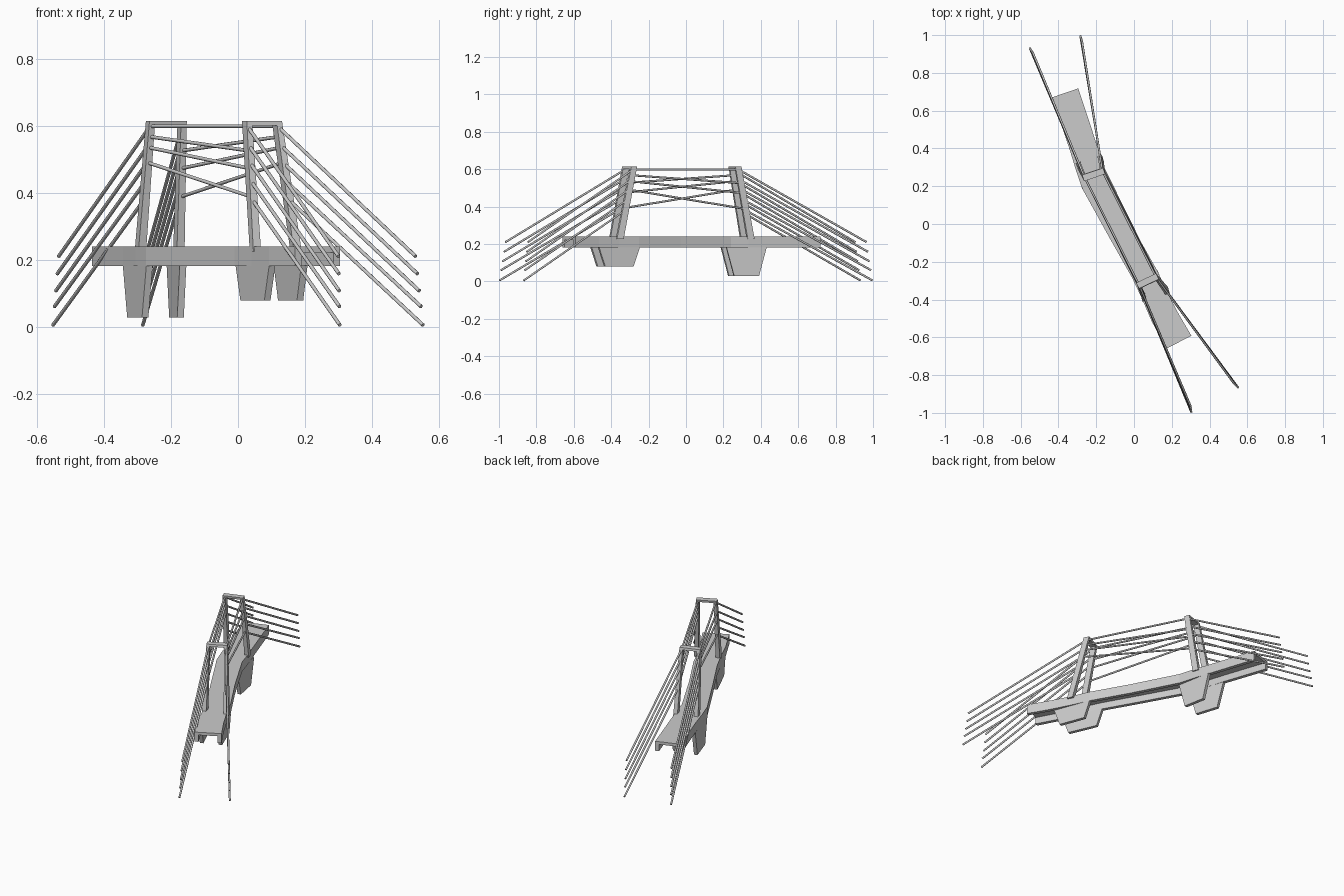
import bpy, bmesh, math
from mathutils import Vector

if "Cube" in bpy.data.objects:
    bpy.data.objects.remove(bpy.data.objects["Cube"])

def mesh_object(name, bm):
    bmesh.ops.recalc_face_normals(bm, faces=bm.faces)
    me = bpy.data.meshes.new(name)
    bm.to_mesh(me)
    bm.free()
    ob = bpy.data.objects.new(name, me)
    bpy.context.collection.objects.link(ob)
    return ob

def loft(name, rings):
    """Skin closed rings of points and cap both ends."""
    bm = bmesh.new()
    vs = [[bm.verts.new(p) for p in r] for r in rings]
    n = len(vs[0])
    for a, b in zip(vs, vs[1:]):
        for i in range(n):
            bm.faces.new((a[i], a[(i + 1) % n], b[(i + 1) % n], b[i]))
    bm.faces.new(vs[0])
    bm.faces.new(vs[-1])
    return mesh_object(name, bm)

# Towers: leg base at deck height and leg top, in plan
Z0, Z1 = 0.24, 0.60
LEGS = {
    "back_left": ((-.290, .308), (-.262, .248)),
    "back_right": ((-.176, .343), (-.167, .280)),
    "front_left": ((.051, -.388), (.028, -.325)),
    "front_right": ((.171, -.352), (.118, -.283)),
}

def leg_point(key, z):
    b, t = (Vector(p) for p in LEGS[key])
    p = b.lerp(t, (z - Z0) / (Z1 - Z0))
    return Vector((p.x, p.y, z))

# Deck: U-shaped section swept along two curving edges
left = [(-.435, .67), (-.343, .402), (-.306, .28), (-.274, .187), (-.126, -.08),
        (-.01, -.285), (.04, -.39), (.092, -.512), (.17, -.66)]
right = [(-.295, .718), (-.2, .43), (-.168, .335), (-.140, .24), (.0, -.03),
         (.125, -.25), (.173, -.355), (.23, -.465), (.304, -.592)]
rings = []
for l, r in zip(left, right):
    l, r = Vector(l), Vector(r)
    k = 0.022 / (r - l).length
    prof = [(0, .239), (1, .239), (1, .181), (1 - k, .181), (1 - k, .222),
            (k, .222), (k, .181), (0, .181)]
    rings.append([(*l.lerp(r, t), z) for t, z in prof])
loft("deck", rings)

# Tower legs: leaning rectangular columns
def leg_ring(key, z, w, d):
    side = key.split("_")[0]
    a, b = leg_point(side + "_left", z), leg_point(side + "_right", z)
    u = (b - a).normalized()
    v = Vector((-u.y, u.x, 0))
    c = leg_point(key, z)
    return [c + u * x * w / 2 + v * y * d / 2
            for x, y in ((-1, -1), (1, -1), (1, 1), (-1, 1))]

for key in LEGS:
    loft(key + "_tower_leg", [leg_ring(key, .225, .024, .038),
                              leg_ring(key, .602, .018, .034)])

# Crossbeams joining the leg tops
for side in ("back", "front"):
    beam = []
    for z in (.601, .614):
        l = leg_ring(side + "_left", z, .018, .034)
        r = leg_ring(side + "_right", z, .018, .034)
        beam.append([l[0], r[1], r[2], l[3]])
    loft(side + "_tower_crossbeam", beam)

# Piers: tapered plates under the deck edges (two top ends, bottom height)
PIERS = {
    "back_left": ((-.264, .188), (-.334, .405), .028),
    "back_right": ((-.164, .215), (-.203, .43), .028),
    "front_left": ((.002, -.275), (.102, -.508), .079),
    "front_right": ((.116, -.25), (.198, -.468), .079),
}
for key, (a, b, z) in PIERS.items():
    a, b = Vector(a), Vector(b)
    d = (b - a).normalized()
    n = Vector((-d.y, d.x)) * .01
    s = d * (.042 if z < .05 else .036)
    def plate(p, q, h):
        return [(*(p + n), h), (*(q + n), h), (*(q - n), h), (*(p - n), h)]
    loft(key + "_pier", [plate(a, b, .182), plate(a + s, b - s, z)])

# Cables
def cable(name, p, q, r=.0055, sides=8):
    d = (q - p).normalized()
    u = d.cross(Vector((0, 0, 1))).normalized()
    v = u.cross(d)
    ang = [2 * math.pi * i / sides for i in range(sides)]
    ring = lambda c: [c + (u * math.cos(t) + v * math.sin(t)) * r for t in ang]
    ob = loft(name, [ring(p), ring(q)])
    bpy.context.view_layer.objects.active = ob
    ob.select_set(True)
    bpy.ops.object.shade_smooth_by_angle(angle=math.radians(50))
    ob.select_set(False)

# Outer cables: five per leg, down to anchor points
ANCHORS = {
    "back_left": ((-.535, .905), (-.552, .932)),
    "back_right": ((-.275, .965), (-.284, .997)),
    "front_left": ((.300, -.965), (.304, -.997)),
    "front_right": ((.530, -.845), (.552, -.867)),
}
tops = (.598, .542, .49, .435, .38)
ends = (.21, .158, .107, .06, .005)
for key, (near, far) in ANCHORS.items():
    for i, (zt, ze) in enumerate(zip(tops, ends)):
        e = Vector(near).lerp(Vector(far), i / 4)
        cable(f"{key}_outer_cable_{i + 1}", leg_point(key, zt), Vector((*e, ze)))

# Inner cables: one level and three crossing per side
high = (.598, .567, .535, .49)
low = (.598, .525, .472, .387)
for side, zb, zf in (("left", high, low), ("right", low, high)):
    for i, (a, b) in enumerate(zip(zb, zf)):
        cable(f"{side}_inner_cable_{i + 1}", leg_point("back_" + side, a),
              leg_point("front_" + side, b))
